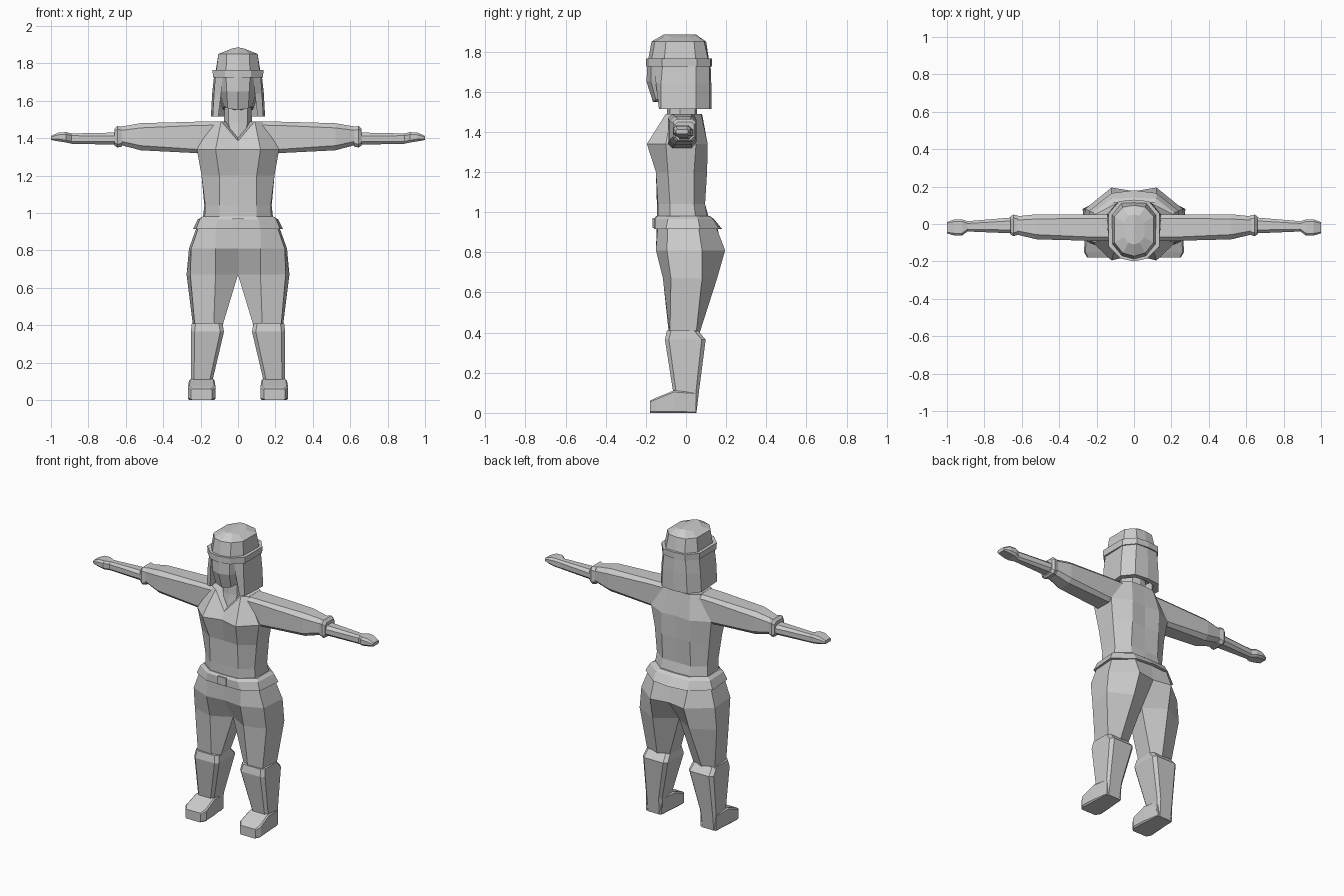
import bpy, bmesh


def loft(name, rings):
    """Skin closed rings of 3D points on the +x side, cap them, mirror across x = 0."""
    bm = bmesh.new()
    vs = [[bm.verts.new(p) for p in r] for r in rings]
    n = len(rings[0])

    def face(f):
        if any(abs(v.co.x) > 1e-4 for v in f):   # no wall on the centre plane
            bm.faces.new(f)
    for a, b in zip(vs, vs[1:]):
        for i in range(n):
            j = (i + 1) % n
            face([a[i], a[j], b[j], b[i]])
    face(vs[0][::-1])
    face(vs[-1])
    bmesh.ops.recalc_face_normals(bm, faces=bm.faces[:])
    me = bpy.data.meshes.new(name)
    bm.to_mesh(me)
    bm.free()
    ob = bpy.data.objects.new(name, me)
    bpy.context.collection.objects.link(ob)
    ob.modifiers.new("mirror", "MIRROR")
    return ob


def flat(z, *pts):
    """Horizontal ring; a point may carry its own height."""
    return [p if len(p) == 3 else (p[0], p[1], z) for p in pts]


def octo(axis, pos, a0, a1, b0, b1, c):
    """Chamfered rectangle across an axis (a, b are the other two axes in order)."""
    pts = [(a0 + c, b0), (a1 - c, b0), (a1, b0 + c), (a1, b1 - c),
           (a1 - c, b1), (a0 + c, b1), (a0, b1 - c), (a0, b0 + c)]
    return [tuple(p[:axis]) + (pos,) + tuple(p[axis:]) for p in pts]


# Tunic: bust, waist and open V neck
loft("tunic", [
    flat(0.95, (0, -.145), (.10, -.14), (.18, -.08), (.19, .05), (.11, .11), (0, .12)),
    flat(1.04, (0, -.145), (.10, -.14), (.175, -.08), (.18, .04), (.10, .095), (0, .095)),
    flat(1.20, (0, -.145), (.10, -.15), (.195, -.09), (.195, .04), (.10, .105), (0, .10)),
    flat(1.34, (0, -.165), (.12, -.195), (.22, -.10), (.215, .05), (.10, .108), (0, .10)),
    flat(1.49, (0, -.14, 1.385), (.09, -.10), (.13, -.075), (.13, .04), (.08, .075), (0, .08)),
])

# Sleeves with cuffs, then forearms and hands
loft("sleeve", [
    octo(0, .09, -.09, .05, 1.34, 1.49, .02),
    octo(0, .22, -.09, .05, 1.32, 1.488, .02),
    octo(0, .52, -.082, .052, 1.335, 1.48, .025),
    octo(0, .635, -.055, .04, 1.365, 1.46, .02),
])
loft("cuff", [
    octo(0, .62, -.058, .045, 1.355, 1.46, .018),
    octo(0, .645, -.065, .05, 1.35, 1.465, .018),
    octo(0, .66, -.055, .04, 1.36, 1.45, .015),
])
loft("forearm_and_hand", [
    octo(0, .65, -.05, .035, 1.365, 1.43, .018),
    octo(0, .89, -.04, .015, 1.37, 1.425, .012),
    octo(0, .92, -.062, .025, 1.377, 1.432, .012),
    octo(0, .96, -.062, .025, 1.383, 1.43, .012),
    octo(0, 1.0, -.05, .01, 1.39, 1.412, .006),
])

# Belt and buckle
loft("belt", [
    flat(.915, (0, -.16), (.12, -.155), (.225, -.10), (.24, .07), (.12, .165), (0, .18)),
    flat(.965, (0, -.16), (.11, -.155), (.205, -.09), (.215, .06), (.12, .135), (0, .14)),
    flat(.98, (0, -.15), (.10, -.145), (.19, -.08), (.19, .05), (.11, .115), (0, .12)),
])
loft("buckle", [
    flat(.92, (0, -.166), (.03, -.166), (.03, -.14), (0, -.14)),
    flat(.97, (0, -.166), (.03, -.166), (.03, -.14), (0, -.14)),
])

# Trousers: full hips dividing at the crotch
loft("trousers", [
    flat(.94, (0, -.145), (.12, -.14), (.205, -.09), (.215, .06), (.12, .145), (0, .155)),
    flat(.81, (0, -.135), (.12, -.15), (.25, -.095), (.262, .08), (.12, .195), (0, .175)),
    flat(.67, (0, -.05), (.12, -.115), (.255, -.075), (.275, .08), (.13, .155), (0, .07)),
    flat(.39, (.085, -.06), (.13, -.085), (.23, -.08), (.24, .05), (.16, .065), (.09, .045)),
])

# Boots
loft("boot", [
    octo(2, .41, .083, .247, -.095, .06, .02),
    octo(2, .365, .075, .252, -.105, .098, .02),
    octo(2, .11, .135, .25, -.065, .065, .015),
    octo(2, 0, .14, .25, -.05, .052, .015),
])
loft("foot", [
    octo(1, .05, .14, .25, 0, .10, .004),
    octo(1, -.06, .125, .262, 0, .112, .008),
    octo(1, -.15, .12, .268, 0, .075, .008),
    octo(1, -.18, .14, .25, 0, .06, .006),
])

# Neck and head
loft("neck", [
    flat(1.38, (0, -.11), (.03, -.10), (.06, -.05), (.04, .03), (0, .04)),
    flat(1.48, (0, -.095), (.05, -.08), (.075, -.03), (.05, .045), (0, .055)),
    flat(1.60, (0, -.09), (.05, -.08), (.07, -.03), (.05, .045), (0, .055)),
])
loft("head", [
    flat(1.55, (0, -.165), (.055, -.15, 1.56), (.075, -.08, 1.57), (.08, .04), (.05, .08), (0, .08)),
    flat(1.65, (0, -.197), (.06, -.175), (.10, -.11), (.11, .05), (.06, .09), (0, .09)),
    flat(1.74, (0, -.192), (.065, -.175), (.118, -.11), (.122, .05), (.07, .115), (0, .118)),
    flat(1.85, (0, -.172), (.06, -.155), (.105, -.10), (.105, .04), (.06, .09), (0, .10)),
    flat(1.885, (0, -.11), (.03, -.10, 1.88), (.055, -.07, 1.87), (.055, .01, 1.87),
         (.03, .045, 1.88), (0, .05)),
])

# Bobbed hair around the sides and back
loft("hair", [
    flat(1.515, (.105, -.135), (.135, -.125), (.145, .05), (.09, .118), (0, .128),
         (0, .10), (.07, .09), (.115, .03)),
    flat(1.64, (.09, -.15), (.128, -.125), (.138, .05), (.085, .118), (0, .126),
         (0, .095), (.065, .085), (.105, .03)),
    flat(1.75, (.08, -.16), (.12, -.115), (.126, .05), (.075, .115), (0, .122),
         (0, .09), (.06, .08), (.10, .03)),
])

# Headband
band = loft("headband", [
    flat(z, (0, -.2), (.07, -.185), (x, -.12), (x, .055), (.08, .122), (0, .13))
    for z, x in ((1.725, .134), (1.765, .136))
])
